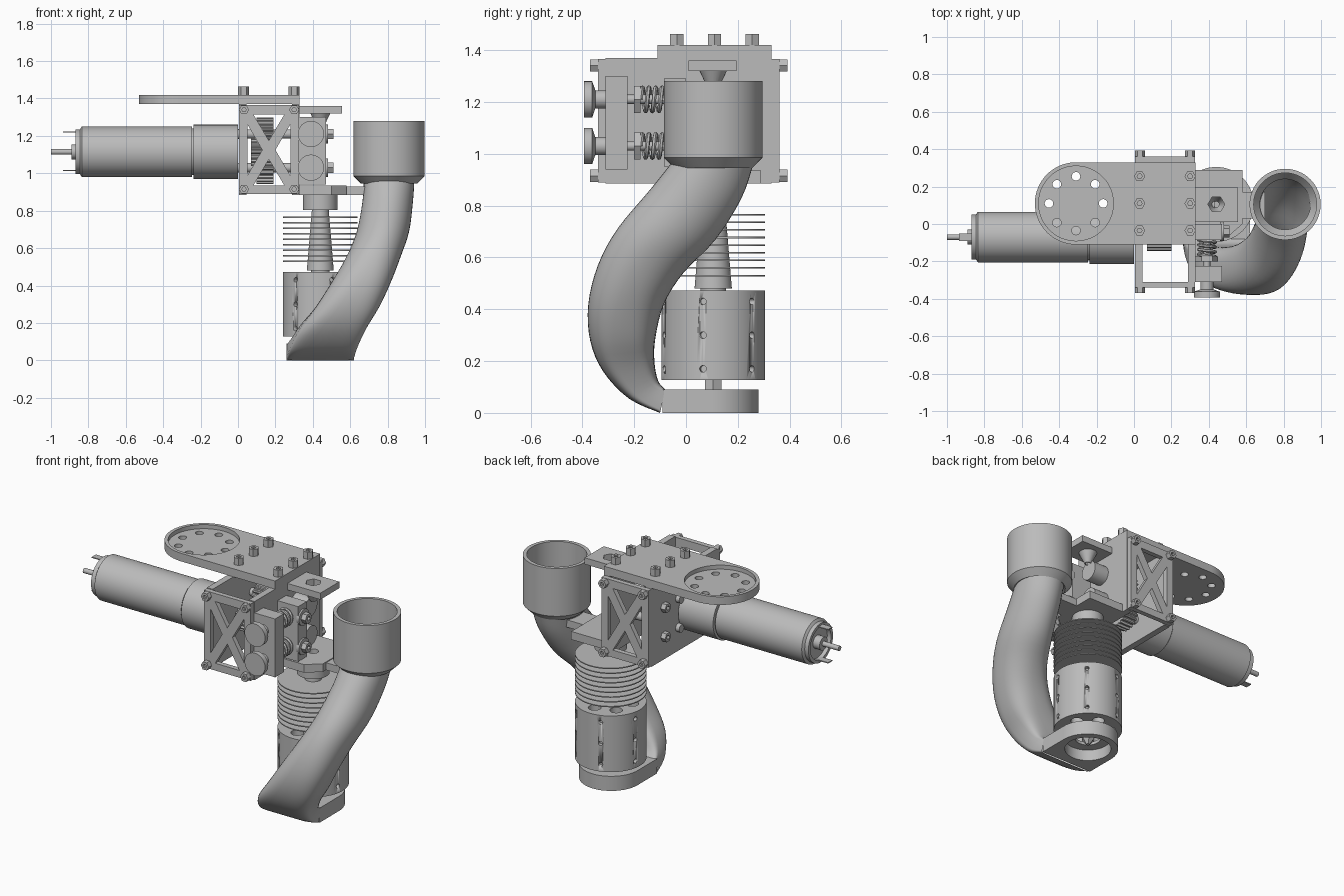
import bpy, bmesh
from math import sin, cos, pi, radians, copysign
from mathutils import Vector

cube = bpy.data.objects.get("Cube")
if cube:
    bpy.data.objects.remove(cube, do_unlink=True)

grey = bpy.data.materials.new("plain grey")
grey.use_nodes = True
grey.diffuse_color = (0.5, 0.5, 0.5, 1)
grey.node_tree.nodes["Principled BSDF"].inputs["Base Color"].default_value = grey.diffuse_color


def place(axis, u, v, w):
    """Map profile coordinates to the world; w runs along the axis."""
    return Vector({"x": (w, u, v), "y": (u, w, v), "z": (u, v, w)}[axis])


def finish(name, bm):
    bmesh.ops.remove_doubles(bm, verts=bm.verts, dist=0.0001)
    bmesh.ops.recalc_face_normals(bm, faces=bm.faces)
    mesh = bpy.data.meshes.new(name)
    bm.to_mesh(mesh)
    bm.free()
    mesh.materials.clear()
    mesh.materials.append(grey)
    mesh.shade_smooth()
    mesh.set_sharp_from_angle(angle=radians(32))
    ob = bpy.data.objects.new(name, mesh)
    bpy.context.collection.objects.link(ob)
    return ob


def from_curve(name, curve, axis=None, mid=0):
    """Turn a curve into a clean mesh part."""
    tmp = bpy.data.objects.new(name, curve)
    bpy.context.collection.objects.link(tmp)
    mesh = bpy.data.meshes.new_from_object(tmp.evaluated_get(bpy.context.evaluated_depsgraph_get()))
    bm = bmesh.new()
    bm.from_mesh(mesh)
    if axis:
        for v in bm.verts:
            v.co = place(axis, v.co.x, v.co.y, v.co.z + mid)
    bpy.data.objects.remove(tmp)
    bpy.data.meshes.remove(mesh)
    return finish(name, bm)


def spline(curve, pts, closed=True):
    s = curve.splines.new("POLY")
    s.points.add(len(pts) - 1)
    for p, co in zip(s.points, pts):
        p.co = (*co, 0, 1) if len(co) == 2 else (*co, 1)
    s.use_cyclic_u = closed


def plate(name, axis, loops, lo, hi):
    """Extrude an outline with holes along an axis."""
    c = bpy.data.curves.new(name, "CURVE")
    c.dimensions, c.fill_mode, c.extrude = "2D", "BOTH", (hi - lo) / 2
    for pts in loops:
        spline(c, pts)
    return from_curve(name, c, axis, (lo + hi) / 2)


def circle(u, v, r, n=32, start=0.0, span=2 * pi):
    return [(u + r * cos(start + span * i / n), v + r * sin(start + span * i / n)) for i in range(n)]


def rect(u0, v0, u1, v1):
    return [(u0, v0), (u1, v0), (u1, v1), (u0, v1)]


def box(name, x, y, z):
    return plate(name, "z", [rect(x[0], y[0], x[1], y[1])], *z)


def revolve(name, axis, centre, profile, n=48):
    """Spin (radius, height) points; a profile off the axis closes into a ring."""
    bm = bmesh.new()
    rings = [[bm.verts.new(place(axis, centre[0] + r * cos(2 * pi * i / n),
                                 centre[1] + r * sin(2 * pi * i / n), h))
              for i in range(n)] if r else [bm.verts.new(place(axis, *centre, h))] for r, h in profile]
    pairs = list(zip(rings, rings[1:]))
    if profile[0][0]:
        pairs.append((rings[-1], rings[0]))
    for a, b in pairs:
        for i in range(n):
            j = (i + 1) % n
            quad = [a[i % len(a)], a[j % len(a)], b[j % len(b)], b[i % len(b)]]
            bm.faces.new(list(dict.fromkeys(quad)))
    return finish(name, bm)


def rod(name, axis, centre, r, lo, hi, n=32):
    return revolve(name, axis, centre, [(0, lo), (r, lo), (r, hi), (0, hi)], n)


def bolt(name, axis, centre, base, tip, r=0.03):
    """Hexagon head with a socket in its tip."""
    deep = base + (tip - base) * 0.5
    return revolve(name, axis, centre, [(0, base), (r, base), (r, tip), (r * .45, tip),
                                        (r * .45, deep), (0, deep)], 6)


# Motor and gearbox
MOTOR = (-0.07, 1.115)
revolve("motor", "x", MOTOR, [(0, -.845), (.1, -.845), (.1, -.87), (.12, -.87), (.12, -.845),
                              (.135, -.835), (.135, -.245), (0, -.245)], 64)
rod("motor_neck", "x", MOTOR, .125, -.25, -.23)
rod("gearbox", "x", MOTOR, .145, -.237, .0, 64)
rod("motor_boss", "x", MOTOR, .04, -.89, -.84)
rod("motor_shaft", "x", MOTOR, .015, -1, -.86)
for z in (1.015, 1.22):
    box("motor_terminal", (-.935, -.86), (-.09, -.05), (z - .003, z + .003))

# Mounting plate with a round recess and ring of holes
tongue = [(.33, -.11), (.33, .33)] + circle(-.31, .11, .22, 32, pi / 2, pi) + [(-.31, -.11)]
ring = [circle(-.31 + .145 * cos(k * pi / 4), .11 + .145 * sin(k * pi / 4), .023, 16) for k in range(8)]
plate("mount_plate_floor", "z", [tongue] + ring, 1.37, 1.395)
plate("mount_plate_rim", "z", [tongue, circle(-.31, .11, .2, 48)], 1.395, 1.42)
for x in (.03, .3):
    for y in (-.035, .11, .255):
        bolt("mount_bolt", "z", (x, y), 1.42, 1.463)

# Gear case: two walls and two braced covers
plate("motor_wall", "x", [rect(-.31, .885, .33, 1.37)], .005, .045)
plate("idler_wall", "x", [rect(-.31, .885, .33, 1.37)], .29, .33)
cx, cz, wx, wz = .165, 1.125, .115, .19
cover = [rect(.005, .89, .325, 1.365)]
for s in (1, -1):
    cover.append([(cx - wx * .72, cz + s * wz), (cx + wx * .72, cz + s * wz), (cx, cz + s * .05)])
    cover.append([(cx + s * wx, cz - wz * .72), (cx + s * wx, cz + wz * .72), (cx + s * .035, cz)])
for side, lo, hi, tip in (("front", -.34, -.31, -.37), ("back", .33, .36, .392)):
    plate(side + "_cover", "y", cover, lo, hi)
    for x in (.032, .3):
        for z in (.915, 1.34):
            bolt("cover_bolt", "y", (x, z), lo if tip < 0 else hi, tip, .027)


# Gears and their shafts
def gear(name, centre, r, lo, hi, teeth):
    n = teeth * 4
    pts = [(centre[0] + (r if i % 4 < 2 else r * .88) * cos(2 * pi * i / n),
            centre[1] + (r if i % 4 < 2 else r * .88) * sin(2 * pi * i / n)) for i in range(n)]
    plate(name, "x", [pts], lo, hi)


gear("motor_gear", MOTOR, .075, .07, .2, 16)
for z in (1.03, 1.21):
    gear("drive_gear", (.07, z), .088, .1, .19, 20)
    rod("drive_shaft", "x", (.07, z), .025, -.02, .34, 16)
    bolt("wall_bolt", "x", (.21, z), .005, -.025)

# Pressure idler: block, thumb screws, springs and nuts
box("idler_block", (.33, .47), (-.31, -.225), (.94, 1.3))
box("idler_carrier", (.33, .47), (-.085, .0), (.95, 1.29))
for z in (1.03, 1.21):
    revolve("thumb_knob", "y", (.39, z), [(0, -.393), (.07, -.393), (.07, -.362), (.035, -.35),
                                          (.035, -.31), (0, -.31)], 32)
    rod("tension_screw", "y", (.39, z), .018, -.32, -.05, 16)
    rod("tension_nut", "y", (.39, z), .06, -.2, -.175, 6)
    coil = bpy.data.curves.new("tension_spring", "CURVE")
    coil.dimensions, coil.bevel_depth, coil.bevel_resolution = "3D", .009, 1
    spline(coil, [(.39 + .045 * cos(t * pi / 8), -.175 + .09 * t / 56, z + .045 * sin(t * pi / 8))
                  for t in range(57)], False)
    from_curve("tension_spring", coil)
    rod("idler_washer", "x", (-.04, z), .05, .46, .48)
    bolt("idler_bolt", "x", (-.04, z), .48, .51, .032)
    rod("idler_bearing", "x", (.1, z), .06, .33, .43)

# Guide shelf above, support shelf below
HOT = (.44, .105)
plate("guide_shelf", "z", [rect(.33, .01, .555, .195), circle(*HOT, .045, 6)], 1.32, 1.36)
revolve("guide_funnel", "z", HOT, [(.055, 1.325), (.02, 1.25), (.015, 1.25), (.045, 1.325)], 24)
plate("support_shelf", "z", [[(.33, -.07), (.5, -.07), (.58, .0), (.58, .29), (.33, .29)],
                             circle(*HOT, .03, 16)], .885, .935)
box("duct_tab", (.58, .7), (.03, .17), (.885, .93))

# Finned heat sink
revolve("heat_sink_core", "z", HOT, [(0, .89), (.092, .89), (.092, .805), (.045, .805),
                                     (.072, .48), (.05, .48), (.05, .46), (0, .46)])
for k in range(9):
    z = .53 + k * .0294
    rod("cooling_fin", "z", HOT, .2, z - .003, z + .003, 64)

# Drilled heater barrel
bores = [circle(HOT[0] + .125 * cos(a), HOT[1] + .125 * sin(a), .036, 24)
         for a in (k * pi / 3 + radians(19) for k in range(6))]
barrel = plate("heater_barrel", "z", [circle(*HOT, .2, 72)] + bores, .127, .473)
drills = bmesh.new()
for k in range(6):
    a = radians(48.5 + 60 * k)
    out = Vector((cos(a), sin(a), 0))
    for z in (.17, .3, .43):
        m = out.to_track_quat("Z", "Y").to_matrix().to_4x4()
        m.translation = Vector((*HOT, z)) + out * .2
        bmesh.ops.create_cone(drills, cap_ends=True, segments=12, radius1=.013, radius2=.013,
                              depth=.05, matrix=m)
cutter = finish("barrel_drills", drills)
cutter.hide_render = True
cutter.hide_set(True)
cut = barrel.modifiers.new("drilled", "BOOLEAN")
cut.operation, cut.object, cut.solver = "DIFFERENCE", cutter, "EXACT"
revolve("nozzle", "z", HOT, [(0, .14), (.036, .14), (.036, .06), (.012, .03), (0, .03)], 6)

# Air outlet around the nozzle
foot = circle(.44, .1, .18, 32, 0, pi) + [(.26, .1), (.26, -.09), (.62, -.09)]
plate("outlet_ring", "z", [foot, circle(*HOT, .135, 40)], 0, .07)
plate("outlet_roof", "z", [foot, circle(*HOT, .075, 40)], .07, .09)

# Fan cup
revolve("fan_cup", "z", (.808, .105), [(.15, .945), (.19, .985), (.19, 1.28), (.168, 1.28),
                                       (.168, 1.0), (.135, .955)], 64)

# Curved duct: x centre, half width, outer edge (y, z), inner edge (y, z), squareness
stations = [(.808, .135, -.06, .96, .26, .96, 2), (.8, .135, -.14, .86, .215, .83, 2),
            (.775, .14, -.265, .71, .115, .67, 2), (.725, .145, -.34, .57, -.01, .54, 2.2),
            (.66, .158, -.377, .42, -.085, .42, 2.5), (.585, .17, -.37, .28, -.118, .29, 3),
            (.51, .178, -.32, .16, -.122, .2, 4), (.46, .18, -.22, .055, -.108, .125, 6),
            (.44, .18, -.1, 0, -.08, .09, 12)]


def blend(p, t):
    a, b, c, d = p
    return .5 * (2 * b + (c - a) * t + (2 * a - 5 * b + 4 * c - d) * t * t + (3 * b - a - 3 * c + d) * t ** 3)


bm, loops, last = bmesh.new(), [], len(stations) - 1
for i in range(last * 4 + 1):
    k = min(i // 4, last - 1)
    near = [stations[min(max(k + d, 0), last)] for d in (-1, 0, 1, 2)]
    x, half, oy, oz, iy, iz, sq = (blend(p, i / 4 - k) for p in zip(*near))
    mid, arm = Vector((x, (oy + iy) / 2, (oz + iz) / 2)), Vector((0, (iy - oy) / 2, (iz - oz) / 2))
    loop = []
    for j in range(40):
        c, s = cos(j * pi / 20), sin(j * pi / 20)
        e = 2 / sq
        loop.append(bm.verts.new(mid + Vector((half, 0, 0)) * copysign(abs(c) ** e, c)
                                 + arm * copysign(abs(s) ** e, s)))
    loops.append(loop)
for a, b in zip(loops, loops[1:]):
    for j in range(40):
        bm.faces.new((a[j], a[(j + 1) % 40], b[(j + 1) % 40], b[j]))
finish("air_duct", bm)
